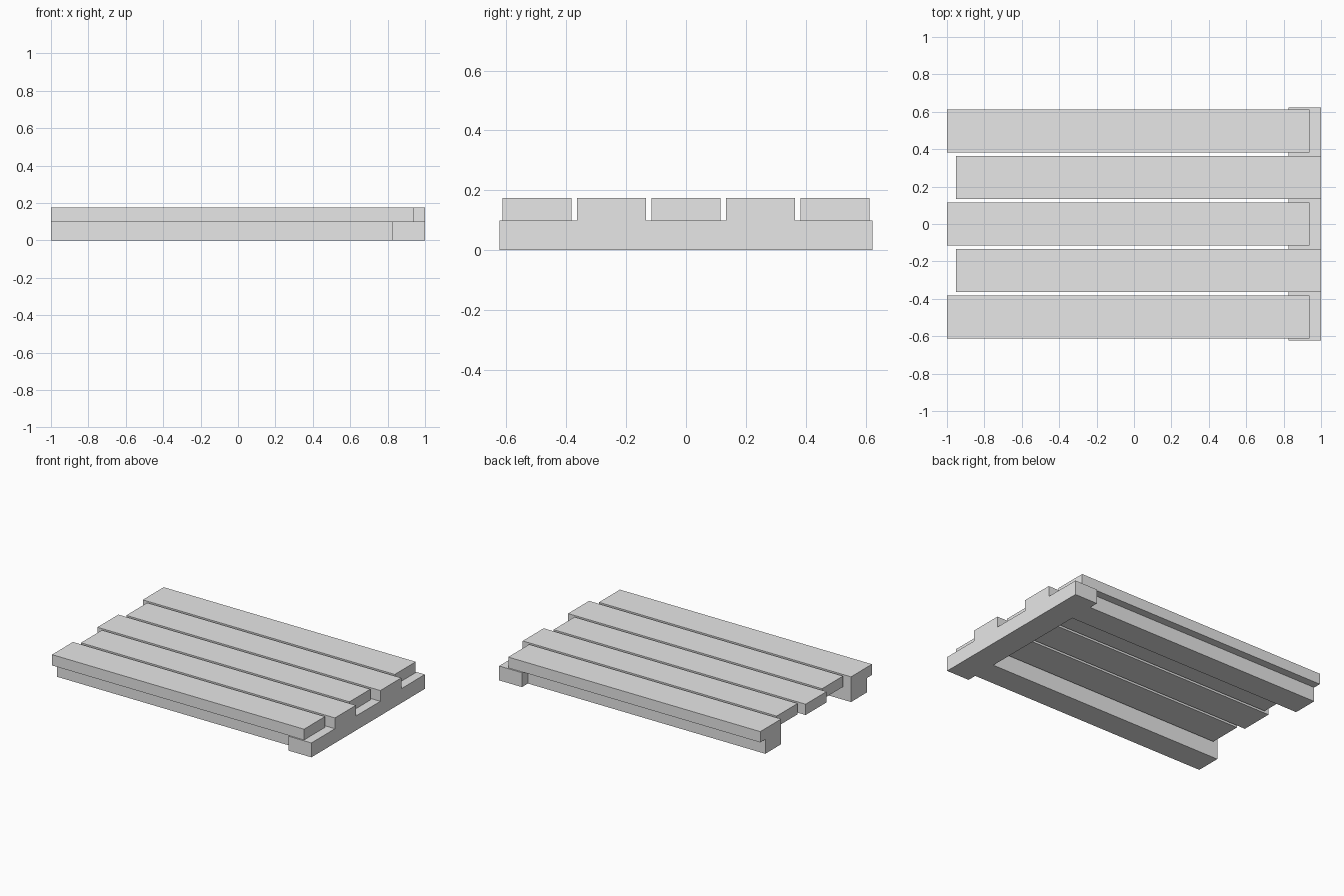
import bpy
import bmesh
from mathutils import Vector

cube = bpy.data.objects.get("Cube")
if cube:
    bpy.data.objects.remove(cube, do_unlink=True)

grey = bpy.data.materials.new("plain_grey")
grey.use_nodes = True
grey.diffuse_color = (0.8, 0.8, 0.8, 1)
grey.node_tree.nodes["Principled BSDF"].inputs["Base Color"].default_value = (0.8, 0.8, 0.8, 1)


def box(name, xs, ys, zs):
    """Flat-faced box spanning the given x, y and z ranges."""
    bm = bmesh.new()
    bmesh.ops.create_cube(bm, size=1)
    ranges = (xs, ys, zs)
    bmesh.ops.scale(bm, vec=Vector([b - a for a, b in ranges]), verts=bm.verts)
    bmesh.ops.translate(bm, vec=Vector([(a + b) / 2 for a, b in ranges]), verts=bm.verts)
    mesh = bpy.data.meshes.new(name)
    bm.to_mesh(mesh)
    bm.free()
    mesh.materials.append(grey)
    obj = bpy.data.objects.new(name, mesh)
    bpy.context.scene.collection.objects.link(obj)
    return obj


BASE = (0, 0.1)
DECK = (0.1, 0.175)
BEAM_X = 0.825
PITCH, PLANK_W = 0.249, 0.23

# Cross beam along the left end
box("cross_beam", (BEAM_X, 1), (-0.623, 0.623), BASE)

# Two side rails, flush with the inner edges of the outer planks
for side, name in ((-1, "front_rail"), (1, "back_rail")):
    ys = sorted((side * 0.383, side * 0.558))
    box(name, (-1, BEAM_X), ys, BASE)

# Five deck planks with staggered ends
for i in range(5):
    y = (i - 2) * PITCH
    xs = (-0.952, 1) if i % 2 else (-1, 0.937)
    box(f"deck_plank_{i + 1}", xs, (y - PLANK_W / 2, y + PLANK_W / 2), DECK)
